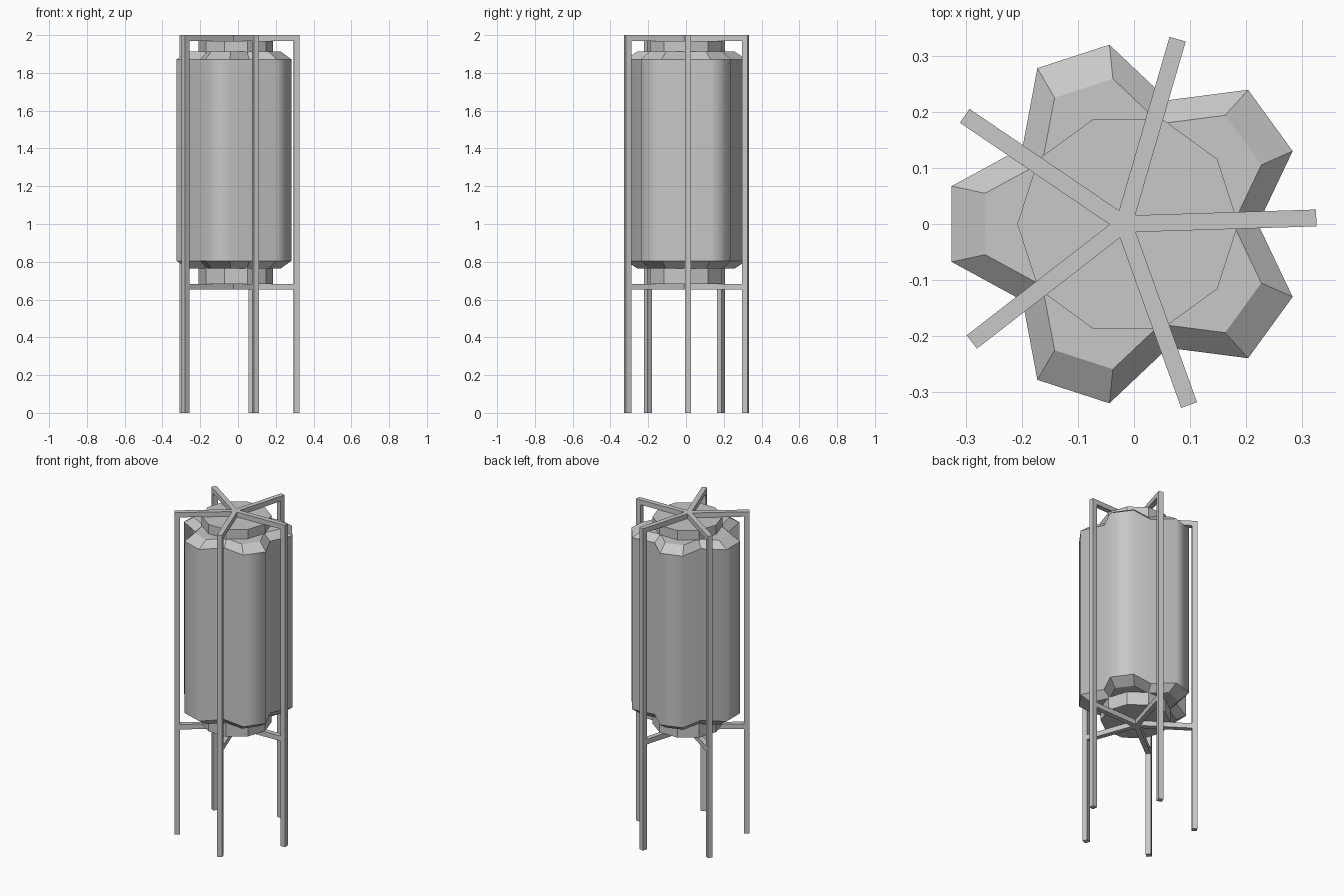
import bpy
import bmesh
from math import cos, sin, tau, radians, atan2, hypot
from mathutils import Matrix, Vector

cube = bpy.data.objects.get("Cube")
if cube:
    bpy.data.objects.remove(cube)

metal = bpy.data.materials.new("grey_metal")
metal.use_nodes = True
GREY = (0.58, 0.58, 0.58, 1)
metal.diffuse_color = GREY
metal.node_tree.nodes["Principled BSDF"].inputs["Base Color"].default_value = GREY

LOBES = 5
TANK_X = -0.011      # axis of tank and hubs
FRAME_X = -0.018     # axis of the star frame
FRAME_TURN = radians(1.8)


def finish(name, bm):
    bmesh.ops.recalc_face_normals(bm, faces=bm.faces)
    mesh = bpy.data.meshes.new(name)
    bm.to_mesh(mesh)
    bm.free()
    mesh.materials.append(metal)
    obj = bpy.data.objects.new(name, mesh)
    bpy.context.collection.objects.link(obj)
    return obj


def stack(name, outline, levels, smooth_walls=False):
    """Loft one outline through (z, scale) levels and close both ends."""
    bm = bmesh.new()
    rings = [[bm.verts.new((TANK_X + x * s, y * s, z)) for x, y in outline]
             for z, s in levels]
    n = len(outline)
    for low, high in zip(rings, rings[1:]):
        for i in range(n):
            j = (i + 1) % n
            face = bm.faces.new((low[i], low[j], high[j], high[i]))
            # Only the tall upright walls are shaded smooth
            face.smooth = smooth_walls and high[0].co.z - low[0].co.z > 0.5
    bm.faces.new(rings[0])
    bm.faces.new(rings[-1])
    return finish(name, bm)


def polar(radius, angle):
    return radius * cos(angle), radius * sin(angle)


def bar(name, angle, inner, outer, low, high):
    """Box running outward from the frame axis."""
    bm = bmesh.new()
    size = Matrix.Diagonal((outer - inner, 0.03, high - low, 1))
    move = Matrix.Translation(((inner + outer) / 2, 0, (low + high) / 2))
    place = Matrix.Translation((FRAME_X, 0, 0)) @ Matrix.Rotation(angle, 4, "Z")
    bmesh.ops.create_cube(bm, size=1, matrix=place @ move @ size)
    return finish(name, bm)


# Five-lobed tank: flat lobe ends with a valley between neighbours
REACH, HALF, VALLEY = 0.314, 0.0675, 0.232
spread = atan2(HALF, REACH)
tank_outline = []
for k in range(LOBES):
    a = tau * (k + 0.5) / LOBES
    tank_outline += [polar(hypot(REACH, HALF), a - spread),
                     polar(hypot(REACH, HALF), a + spread),
                     polar(VALLEY, a + tau / 10)]
stack("tank_body", tank_outline,
      [(0.765, 0.81), (0.805, 1), (1.872, 1), (1.912, 0.81)], smooth_walls=True)

# Ten-sided hubs above and below the tank
hub_outline = [polar(0.197, tau * k / 10) for k in range(10)]
stack("top_hub", hub_outline, [(1.90, 1), (1.97, 1)])
stack("bottom_hub", hub_outline, [(0.683, 1), (0.78, 1)])

# Legs joined by a star of beams at the top and under the tank
for k in range(LOBES):
    a = FRAME_TURN + tau * k / LOBES
    bar(f"leg_{k + 1}", a, 0.313, 0.343, 0, 2)
    bar(f"top_beam_{k + 1}", a, 0, 0.313, 1.97, 2)
    bar(f"bottom_beam_{k + 1}", a, 0, 0.313, 0.652, 0.683)
